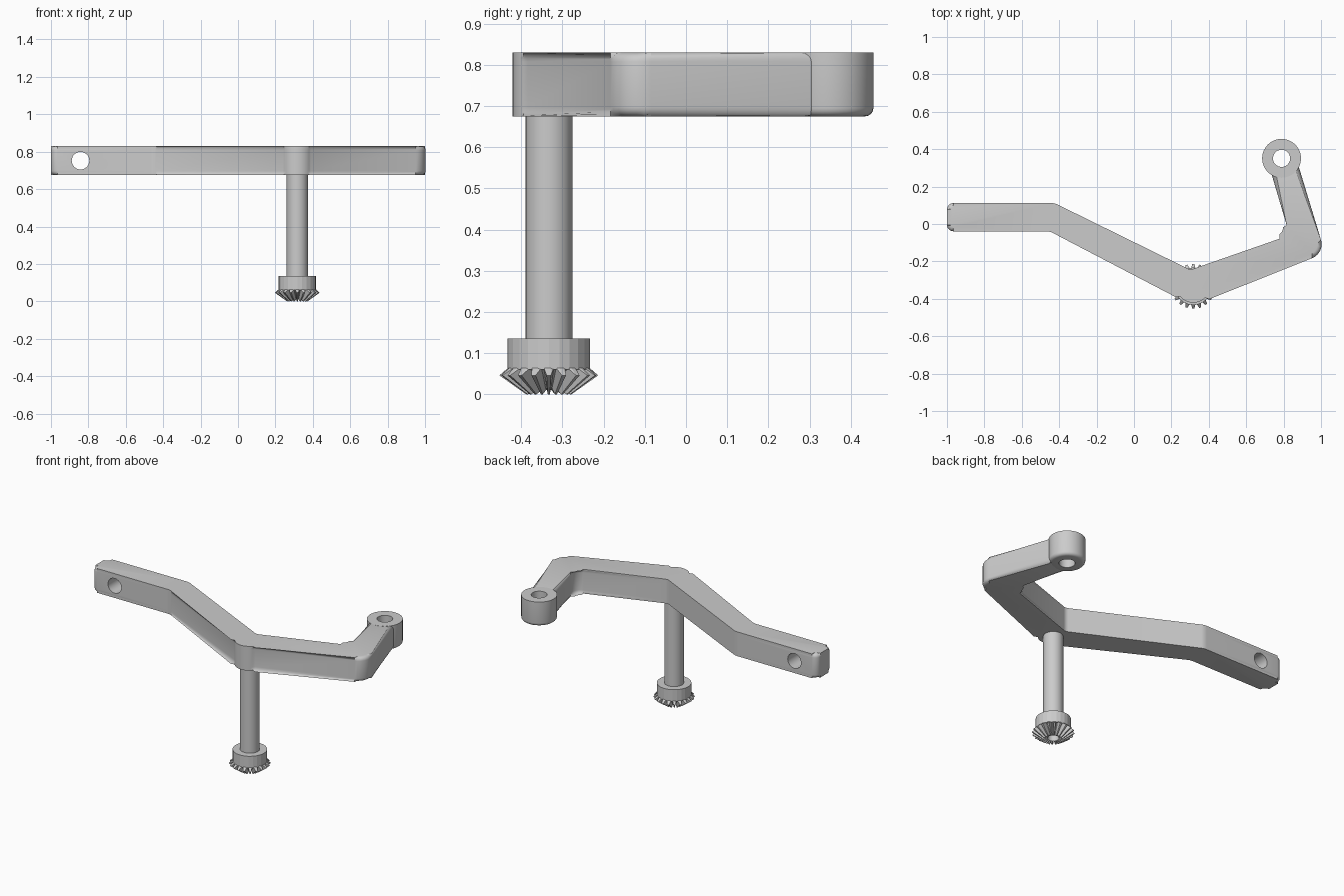
import bpy, bmesh
from math import sin, cos, pi, radians, tan
from mathutils import Vector

if "Cube" in bpy.data.objects:
    bpy.data.objects.remove(bpy.data.objects["Cube"])

Z0, Z1 = 0.675, 0.83
POST = (0.317, -0.333)
RING = (0.789, 0.351)


def make(name, bm, angle=None):
    bmesh.ops.recalc_face_normals(bm, faces=bm.faces)
    me = bpy.data.meshes.new(name)
    bm.to_mesh(me)
    bm.free()
    ob = bpy.data.objects.new(name, me)
    bpy.context.collection.objects.link(ob)
    if angle:
        smooth(ob, angle)
    return ob


def smooth(ob, angle):
    bpy.ops.object.select_all(action='DESELECT')
    bpy.context.view_layer.objects.active = ob
    ob.select_set(True)
    bpy.ops.object.shade_smooth_by_angle(angle=radians(angle))


def skin(bm, rings, closed=False, caps=True):
    n = len(rings[0])
    vs = [[bm.verts.new(p) for p in r] for r in rings]
    pairs = list(zip(vs, vs[1:])) + ([(vs[-1], vs[0])] if closed else [])
    for a, b in pairs:
        for i in range(n):
            j = (i + 1) % n
            bm.faces.new((a[i], a[j], b[j], b[i]))
    if caps and not closed:
        bm.faces.new(vs[0])
        bm.faces.new(vs[-1])


def lathe(name, centre, profile, sides, closed=False, angle=None):
    bm = bmesh.new()
    rings = [[(centre[0] + r * cos(2 * pi * i / sides),
               centre[1] + r * sin(2 * pi * i / sides), z)
              for i in range(sides)] for r, z in profile]
    skin(bm, rings, closed)
    return make(name, bm, angle)


def fillet(points, seg=6):
    # round each (x, y, radius) corner of a closed outline
    out = []
    for i, (x, y, r) in enumerate(points):
        p = Vector((x, y))
        if r == 0:
            out.append(p)
            continue
        a = (Vector(points[i - 1][:2]) - p).normalized()
        b = (Vector(points[(i + 1) % len(points)][:2]) - p).normalized()
        half = a.angle(b) / 2
        c = p + (a + b).normalized() * (r / sin(half))
        s, e = p + a * (r / tan(half)) - c, p + b * (r / tan(half)) - c
        for k in range(seg + 1):
            t = k / seg
            out.append(c + (s * (1 - t) + e * t).normalized() * r)
    return out


# Bent arm, with the rounded boss above the post in its outline
boss = [(POST[0] + 0.088 * cos(radians(a)), POST[1] + 0.088 * sin(radians(a)), 0)
        for a in range(208, 326, 9)]
outline = fillet([(-1, -0.039, 0.035), (-0.452, -0.039, 0.08)] + boss +
                 [(1.022, -0.158, 0.08), (0.878, 0.316, 0), (0.734, 0.272, 0),
                  (0.832, -0.06, 0.06), (0.301, -0.245, 0.04),
                  (-0.425, 0.112, 0.08), (-1, 0.112, 0.035)])
bm = bmesh.new()
skin(bm, [[(p.x, p.y, z) for p in outline] for z in (Z0, Z1 - 0.0005)])
rim = [e for e in bm.edges if abs(e.verts[0].co.z - e.verts[1].co.z) < 1e-6]
bmesh.ops.bevel(bm, geom=rim, offset=0.022, segments=4, profile=0.5,
                affect='EDGES', clamp_overlap=False)
arm = make("bent_arm", bm)

# Cross hole in the straight end of the arm
bm = bmesh.new()
skin(bm, [[(-0.842 + 0.047 * cos(2 * pi * i / 32), y,
            0.752 + 0.047 * sin(2 * pi * i / 32)) for i in range(32)]
          for y in (-0.3, 0.3)])
cutter = make("hole_cutter", bm)
cutter.hide_render = True
mod = arm.modifiers.new("hole", 'BOOLEAN')
mod.operation, mod.solver, mod.object = 'DIFFERENCE', 'EXACT', cutter
bpy.context.view_layer.objects.active = arm
bpy.ops.object.modifier_apply(modifier=mod.name)
bpy.data.objects.remove(cutter)
smooth(arm, 30)

# End ring: sharp top, rounded bottom edge
edge = [(0.084 + 0.02 * sin(t * pi / 8), Z0 + 0.02 - 0.02 * cos(t * pi / 8))
        for t in range(5)]
lathe("end_ring", RING, [(0.046, Z0)] + edge + [(0.104, Z1), (0.046, Z1)],
      32, closed=True, angle=30)

# Post and collar
lathe("post", POST, [(0.057, 0.12), (0.057, Z0 + 0.02)], 24, angle=30)
lathe("collar", POST, [(0.03, 0.06), (0.1, 0.06), (0.1, 0.135), (0.03, 0.135)],
      24, closed=True, angle=10)

# Bevel gear: each tooth takes root, tip, tip, root angles
TEETH = 20
steps = [(-0.4, 0), (-0.14, 1), (0.14, 1), (0.4, 0)]
cols = [(2 * pi * (t + s) / TEETH, tip) for t in range(TEETH) for s, tip in steps]
sections = [  # (root r, z), (tip r, z)
    ((0.032, 0.067), (0.032, 0.067)),
    ((0.096, 0.067), (0.096, 0.067)),
    ((0.095, 0.064), (0.12, 0.046)),
    ((0.043, 0.016), (0.055, 0.0)),
    ((0.032, 0.011), (0.032, 0.011))]
bm = bmesh.new()
skin(bm, [[(POST[0] + sec[tip][0] * cos(a), POST[1] + sec[tip][0] * sin(a), sec[tip][1])
           for a, tip in cols] for sec in sections], closed=True)
make("bevel_gear", bm)
